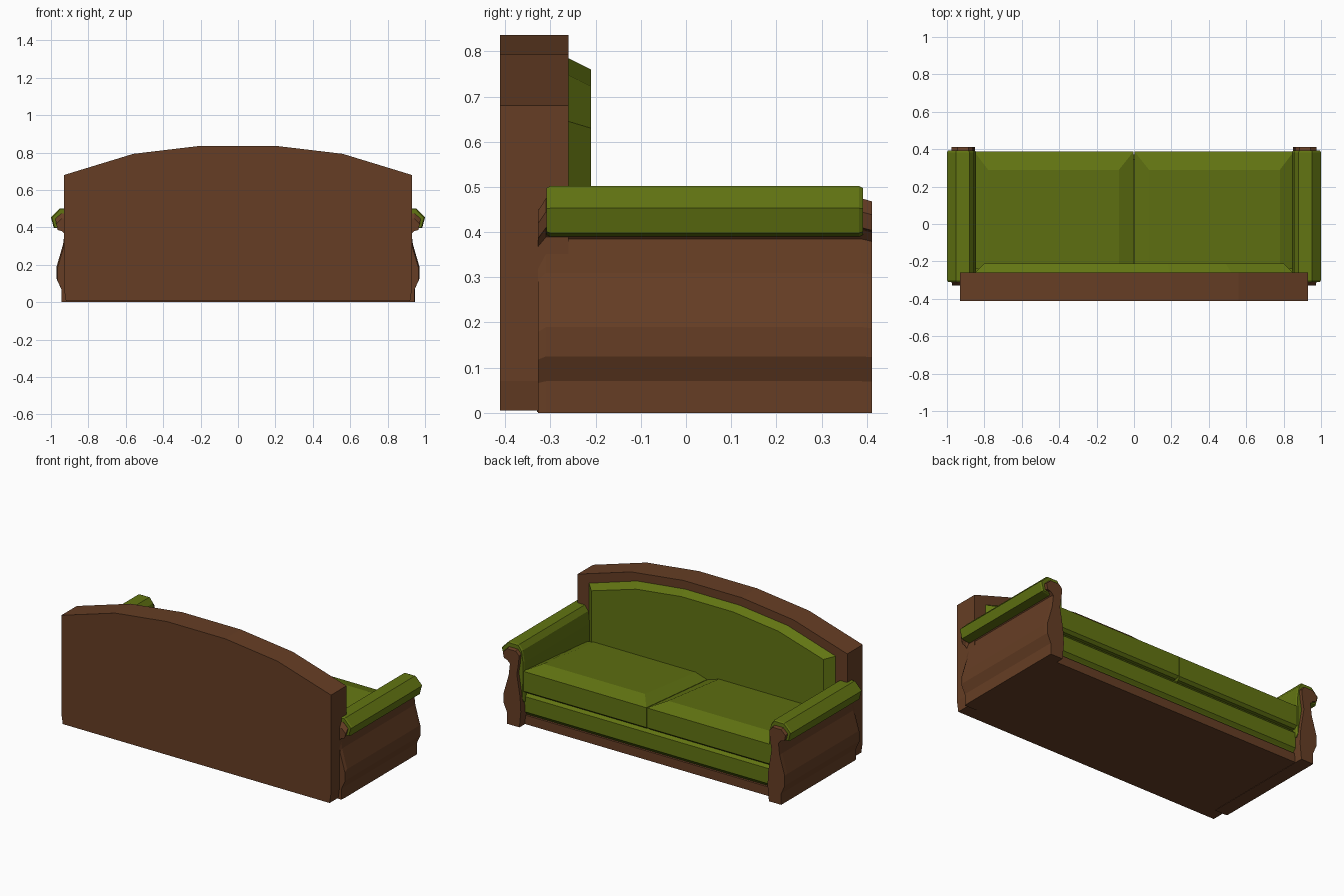
import bpy, bmesh

if "Cube" in bpy.data.objects:
    bpy.data.objects.remove(bpy.data.objects["Cube"])


def material(name, rgb):
    m = bpy.data.materials.new(name)
    m.diffuse_color = (*rgb, 1)
    m.use_nodes = True
    m.node_tree.nodes["Principled BSDF"].inputs["Base Color"].default_value = m.diffuse_color
    return m


WOOD = material("brown wood", (0.133, 0.048, 0.018))
FABRIC = material("olive fabric", (0.122, 0.176, 0.006))


def loft(name, rings, mat, sides=(1,)):
    """Skin a stack of equal-length rings, cap both ends; sides=(1,-1) mirrors in x."""
    for s in sides:
        bm = bmesh.new()
        loops = [[bm.verts.new((s * x, y, z)) for x, y, z in r] for r in rings]
        n = len(loops[0])
        for a, b in zip(loops, loops[1:]):
            for i in range(n):
                j = (i + 1) % n
                bm.faces.new((a[i], a[j], b[j], b[i]))
        bm.faces.new(loops[0])
        bm.faces.new(loops[-1])
        bmesh.ops.recalc_face_normals(bm, faces=bm.faces)
        label = name if len(sides) == 1 else name + ("_right" if s > 0 else "_left")
        me = bpy.data.meshes.new(label)
        bm.to_mesh(me)
        bm.free()
        me.materials.append(mat)
        bpy.context.collection.objects.link(bpy.data.objects.new(label, me))


def along_y(pts, y, shrink=1.0, centre=(0, 0)):
    """Place an x-z profile at depth y, optionally shrunk about a centre."""
    cx, cz = centre
    return [(cx + (x - cx) * shrink, y, cz + (z - cz) * shrink) for x, z in pts]


def symmetric(half):
    return half + [(-x, z) for x, z in reversed(half)]


def along_x(pts, w):
    return [[(x, y, z) for y, z in pts] for x in (-w, w)]


BOTH = (1, -1)

# Arched wooden back
back = symmetric([(0.92, 0.005), (0.93, 0.07), (0.93, 0.68), (0.56, 0.793), (0.2, 0.836)])
loft("back_panel", [along_y(back, -0.412), along_y(back, -0.26)], WOOD)

# Back cushion with sloped rim
outer = symmetric([(0.85, 0.15), (0.85, 0.645), (0.52, 0.747), (0.19, 0.785)])
inner = symmetric([(0.80, 0.15), (0.80, 0.63), (0.49, 0.723), (0.18, 0.76)])
loft("back_cushion", [along_y(outer, -0.28), along_y(outer, -0.26),
                      along_y(inner, -0.21)], FABRIC)

# Wooden bottom rail and upholstered seat base
loft("bottom_rail", along_x([(-0.33, 0.002), (0.36, 0.002), (0.36, 0.058), (-0.33, 0.058)], 0.87), WOOD)
loft("seat_base", along_x([(-0.27, 0.05), (0.34, 0.05), (0.355, 0.07), (0.372, 0.085),
                           (0.372, 0.18), (0.345, 0.21), (-0.27, 0.21)], 0.87), FABRIC)

# Two seat cushions, domed and tilted backwards
def cushion_ring(x0, x1, yf, zf, zr):
    return [(x0, -0.24, zr), (x1, -0.24, zr), (x1, yf, zf), (x0, yf, zf)]


loft("seat_cushion", [cushion_ring(0.01, 0.85, 0.37, 0.205, 0.18),
                      cushion_ring(0.002, 0.855, 0.388, 0.22, 0.19),
                      cushion_ring(0.002, 0.855, 0.388, 0.343, 0.288),
                      cushion_ring(0.08, 0.78, 0.29, 0.371, 0.312)], FABRIC, BOTH)

# Wooden arms: curved panel with a scroll on top
arm = [(0.86, 0), (0.945, 0), (0.945, 0.07), (0.97, 0.125), (0.97, 0.19), (0.935, 0.31),
       (0.926, 0.385), (0.945, 0.405), (0.968, 0.41), (0.976, 0.445), (0.945, 0.475),
       (0.885, 0.475), (0.862, 0.45), (0.868, 0.39), (0.878, 0.33), (0.855, 0.19), (0.85, 0.1)]
mid = (0.905, 0.0)
loft("arm_panel", [along_y(arm, -0.328, 0.94, mid), along_y(arm, -0.31),
                   along_y(arm, 0.388), along_y(arm, 0.412, 0.985, mid)], WOOD, BOTH)

# Padded arm rolls draping down the inside
pad = [(0.93, 0.39), (0.985, 0.398), (1.0, 0.453), (0.952, 0.502), (0.88, 0.502),
       (0.856, 0.47), (0.845, 0.40), (0.847, 0.15), (0.875, 0.15), (0.885, 0.39)]
pc = (0.92, 0.44)
loft("arm_pad", [along_y(pad, -0.309, 0.93, pc), along_y(pad, -0.3),
                 along_y(pad, 0.383), along_y(pad, 0.392, 0.93, pc)], FABRIC, BOTH)
